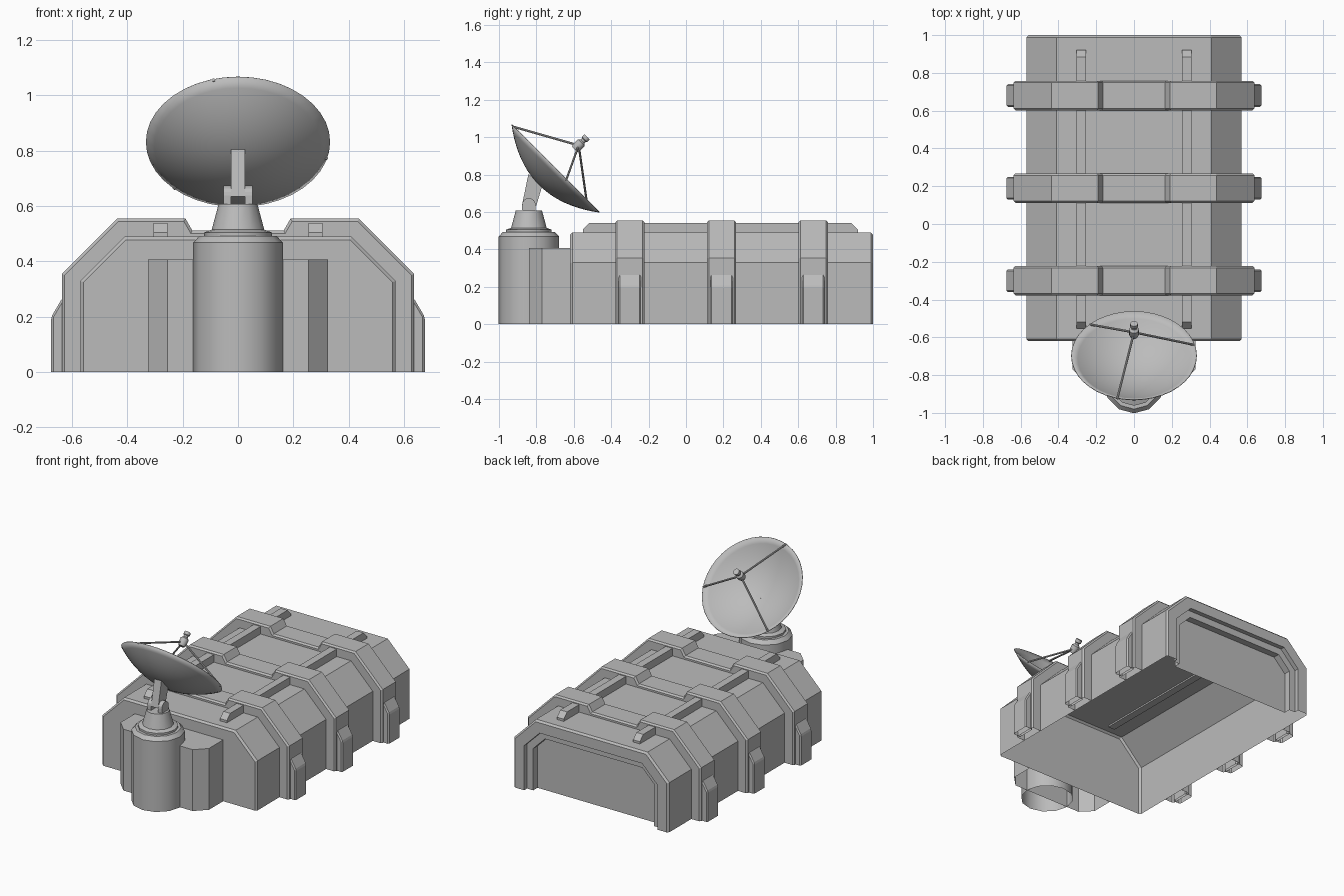
import bpy, bmesh
from math import radians, sin, cos, pi, tan
from mathutils import Vector, Matrix

cube = bpy.data.objects.get("Cube")
if cube:
    bpy.data.objects.remove(cube, do_unlink=True)

grey = bpy.data.materials.new("plain_grey")
grey.use_nodes = True
GREY = (0.5, 0.5, 0.5, 1)
grey.diffuse_color = GREY
grey.node_tree.nodes["Principled BSDF"].inputs["Base Color"].default_value = GREY


def finish(name, bm, smooth=False, bevel=0):
    bmesh.ops.remove_doubles(bm, verts=bm.verts, dist=1e-5)
    bmesh.ops.recalc_face_normals(bm, faces=bm.faces)
    mesh = bpy.data.meshes.new(name)
    bm.to_mesh(mesh)
    bm.free()
    obj = bpy.data.objects.new(name, mesh)
    bpy.context.collection.objects.link(obj)
    mesh.materials.append(grey)
    if bevel:
        mod = obj.modifiers.new("edge_bevel", "BEVEL")
        mod.width, mod.segments = bevel, 1
    if smooth:
        bpy.ops.object.select_all(action="DESELECT")
        obj.select_set(True)
        bpy.context.view_layer.objects.active = obj
        bpy.ops.object.shade_smooth_by_angle(angle=radians(38))
    return obj


def arch(half):
    """Complete an arch by mirroring its +x half."""
    return half + [(-x, z) for x, z in reversed(half)]


def inset(half, d):
    """Offset the half arch inwards with mitred corners."""
    pts = [Vector(p) for p in half] + [Vector((0, half[-1][1]))]
    normals = [Vector((-(b - a).y, (b - a).x)).normalized() for a, b in zip(pts, pts[1:])]
    result = [(half[0][0] - d, 0)]
    for p, n, m in zip(pts[1:], normals, normals[1:]):
        q = p + (n + m) * d / (1 + n.dot(m))
        result.append((q.x, q.y))
    return result


def loft(name, sections, capped=False):
    """Skin open arches along y, leaving the underside open."""
    bm = bmesh.new()
    rows = [[bm.verts.new((x, y, z)) for x, z in arch(half)] for y, half in sections]
    for a, b in zip(rows, rows[1:]):
        for i in range(len(a) - 1):
            bm.faces.new((a[i], a[i + 1], b[i + 1], b[i]))
    if capped:
        bm.faces.new(rows[0])
        bm.faces.new(rows[-1])
    return finish(name, bm)


def prism(name, outline, axis, lo, hi, bevel=0, open_base=False):
    """Extrude a 2D outline along one axis."""
    bm = bmesh.new()

    def place(p, t):
        c = list(p)
        c.insert("xyz".index(axis), t)
        return c
    ends = [[bm.verts.new(place(p, t)) for p in outline] for t in (lo, hi)]
    for end in ends:
        bm.faces.new(end)
    n = len(outline)
    for i in range(n):
        j = (i + 1) % n
        bm.faces.new((ends[0][i], ends[0][j], ends[1][j], ends[1][i]))
    if open_base:
        low = [f for f in bm.faces if all(abs(v.co.z) < 1e-5 for v in f.verts)]
        bmesh.ops.delete(bm, geom=low, context="FACES")
    return finish(name, bm, bevel=bevel)


def lathe(name, profile, sides, matrix):
    """Spin a radius/height profile, then place it."""
    bm = bmesh.new()
    rows = []
    for r, h in profile:
        rows.append([bm.verts.new((r * sin(2 * pi * i / sides), -r * cos(2 * pi * i / sides), h))
                     for i in range(sides)] if r else [bm.verts.new((0, 0, h))])
    for a, b in zip(rows, rows[1:]):
        for i in range(sides):
            j = (i + 1) % sides
            ring = [a[i % len(a)], a[j % len(a)], b[j % len(b)], b[i % len(b)]]
            bm.faces.new(list(dict.fromkeys(ring)))
    bm.transform(matrix)
    return finish(name, bm, smooth=True)


# Hollow main housing with bevelled ends and a stepped recess at the back
shell = [(0.57, 0), (0.57, 0.33), (0.41, 0.49)]
steps = [(-0.62, 0.012), (-0.608, 0), (0.988, 0), (1, 0.012),
         (1, 0.08), (0.97, 0.08), (0.97, 0.125), (0.925, 0.125)]
loft("housing", [(y, inset(shell, d)) for y, d in steps], capped=True)

# Ribs with a dip along the centre, each with a foot bracket at both sides
rib = [(0.637, 0), (0.637, 0.355), (0.437, 0.555), (0.19, 0.555), (0.165, 0.512)]
rib_root = shell + [(0.19, 0.49), (0.165, 0.49)]
foot = [(0.62, 0), (0.675, 0), (0.675, 0.2), (0.635, 0.268), (0.62, 0.268)]
for label, y in (("front", -0.3), ("middle", 0.19), ("back", 0.68)):
    w = 0.078
    loft(label + "_rib", [(y - w, rib_root), (y - w, inset(rib, 0.01)), (y - w + 0.01, rib),
                          (y + w - 0.01, rib), (y + w, inset(rib, 0.01)), (y + w, rib_root)])
    for side, s in (("left", 1), ("right", -1)):
        prism(f"{label}_{side}_foot", [(s * x, z) for x, z in foot], "y",
              y - 0.06, y + 0.06, bevel=0.008, open_base=True)

# Roof rails with sloped ends
rail = [(-0.552, 0.48), (-0.552, 0.505), (-0.518, 0.54), (0.885, 0.54), (0.92, 0.505), (0.92, 0.48)]
for side, x in (("left", 0.28), ("right", -0.28)):
    prism(side + "_roof_rail", rail, "x", x - 0.025, x + 0.025)

# Chamfered block and round pedestal at the front
prism("pedestal_block", [(-0.325, -0.62), (-0.325, -0.77), (-0.255, -0.84),
                         (0.255, -0.84), (0.325, -0.77), (0.325, -0.62)],
      "z", 0, 0.408, open_base=True)
lathe("pedestal", [(0.162, 0), (0.162, 0.468), (0.14, 0.492), (0.122, 0.492), (0.122, 0.505),
                   (0.095, 0.515), (0.07, 0.608), (0, 0.608)], 12,
      Matrix.Translation((0, -0.84, 0)))

# Clevis ears with rounded tops, and the leaning arm
pivot = Vector((-0.84, 0.638))
ear = [(pivot.x - 0.036, 0.6)]
for i in range(9):
    a = pi - pi * i / 8
    ear.append((pivot.x + 0.036 * cos(a), pivot.y + 0.036 * sin(a)))
ear.append((pivot.x + 0.036, 0.6))
for side, s in (("left", 1), ("right", -1)):
    prism(side + "_clevis_ear", ear, "x", s * 0.026, s * 0.053)
prism("dish_arm", [(-0.877, 0.635), (-0.842, 0.805), (-0.77, 0.735), (-0.8, 0.635)],
      "x", -0.026, 0.026)

# Dish tilted up and backwards
R, DEPTH = 0.333, 0.125
tilt = Matrix.Translation((0, -0.6975, 0.832)) @ Matrix.Rotation(radians(-45), 4, "X")
bowl = [(R * i / 10, DEPTH * ((i / 10) ** 2 - 1)) for i in range(11)]
dish = lathe("dish", bowl, 40, tilt)
thick = dish.modifiers.new("thickness", "SOLIDIFY")
thick.thickness = 0.004

# Feed horn on three struts
lathe("feed_horn", [(0, 0.145), (0.02, 0.145), (0.026, 0.16), (0.026, 0.195), (0.014, 0.205),
                    (0.014, 0.215), (0.02, 0.22), (0.02, 0.24), (0, 0.24)], 12, tilt)
for k in range(3):
    a = radians(14.5 + 120 * k)
    start = tilt @ Vector((R * cos(a), R * sin(a), -0.003))
    end = tilt @ Vector((0, 0, 0.175))
    span = end - start
    aim = Matrix.Translation(start) @ span.to_track_quat("Z", "Y").to_matrix().to_4x4()
    lathe(f"feed_strut_{k + 1}", [(0, 0), (0.006, 0), (0.006, span.length), (0, span.length)], 8, aim)
